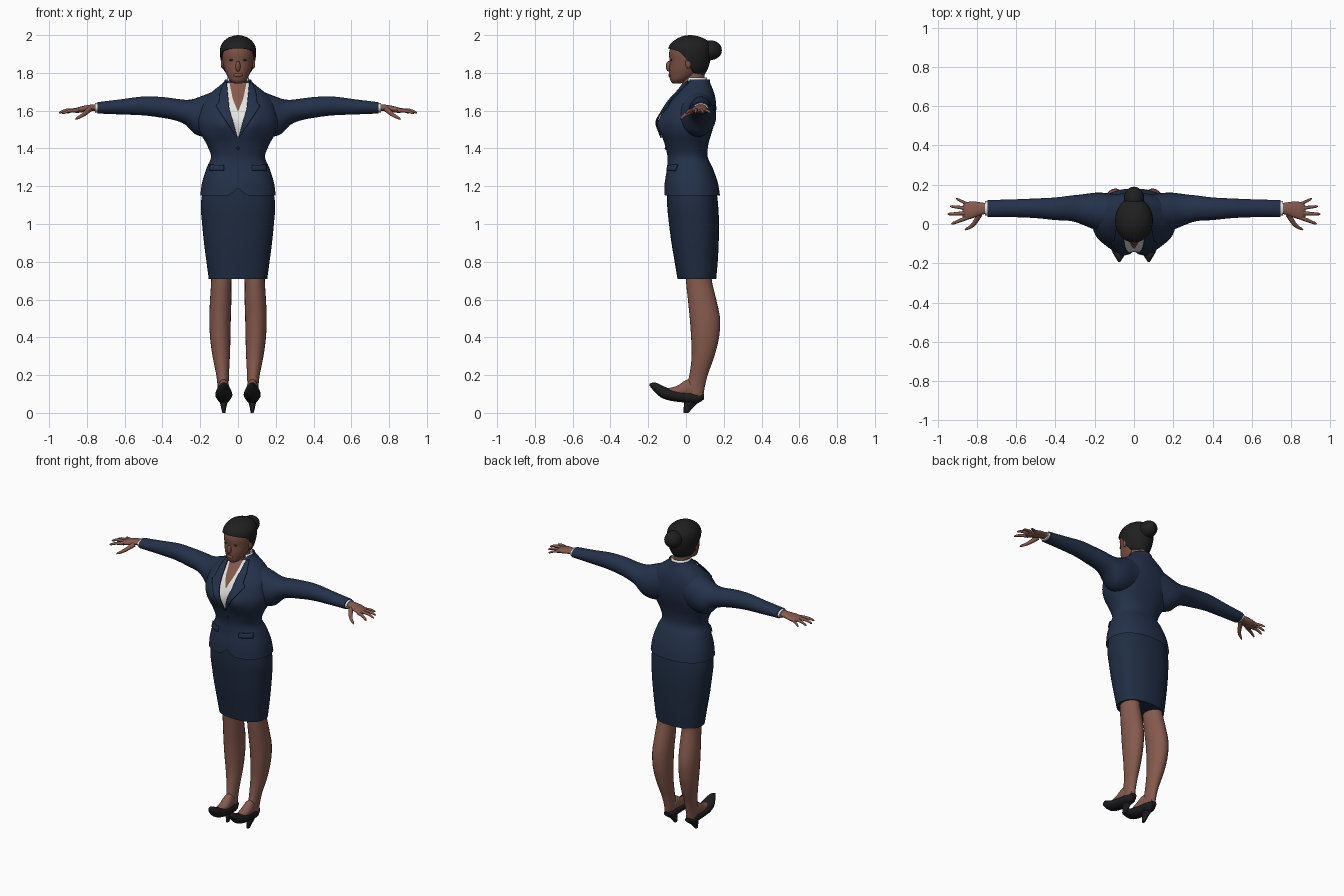
import bpy, bmesh, math
from mathutils import Vector

if "Cube" in bpy.data.objects:
    bpy.data.objects.remove(bpy.data.objects["Cube"])


def material(name, rgb):
    m = bpy.data.materials.new(name)
    m.diffuse_color = (*rgb, 1)
    m.use_nodes = True
    m.node_tree.nodes["Principled BSDF"].inputs["Base Color"].default_value = m.diffuse_color
    return m


NAVY = material("navy_jacket", (0.017, 0.031, 0.068))
DARK = material("navy_skirt", (0.014, 0.026, 0.055))
SKIN = material("skin", (0.24, 0.102, 0.074))
FACE = material("face_skin", (0.20, 0.083, 0.06))
HAIR = material("black_hair", (0.014, 0.014, 0.014))
SHOE = material("black_shoe", (0.012, 0.012, 0.014))
WHITE = material("white_shirt", (0.78, 0.78, 0.76))
EYE = material("dark_eye", (0.05, 0.025, 0.02))


def finish(name, bm, mat, mirror=False, thick=0):
    me = bpy.data.meshes.new(name)
    bm.to_mesh(me)
    bm.free()
    me.materials.append(mat)
    ob = bpy.data.objects.new(name, me)
    bpy.context.collection.objects.link(ob)
    if thick:
        s = ob.modifiers.new("thickness", "SOLIDIFY")
        s.thickness, s.offset = thick, 0
    if mirror:
        ob.modifiers.new("mirror", "MIRROR")
    return ob


def grid(name, fn, nu, nv, mat, closed=True, caps=(1, 1), mirror=False, front=False, thick=0):
    """Surface from fn(u, v); closed around u, optionally capped at both ends."""
    bm = bmesh.new()
    n = nu if closed else nu + 1
    rows = [[bm.verts.new(fn(i / nu, j / nv)) for i in range(n)] for j in range(nv + 1)]
    for r0, r1 in zip(rows, rows[1:]):
        for i in range(nu):
            k = (i + 1) % n
            bm.faces.new((r0[i], r0[k], r1[k], r1[i]))
    if closed:
        for cap, row in zip(caps, (rows[0], rows[-1])):
            if cap:
                bm.faces.new(row)
    bm.normal_update()
    if not front:
        bmesh.ops.recalc_face_normals(bm, faces=bm.faces)
    elif sum(f.normal.y for f in bm.faces) > 0:
        bmesh.ops.reverse_faces(bm, faces=bm.faces)
    return finish(name, bm, mat, mirror, thick)


def linear(tab, t):
    for (t0, a), (t1, b) in zip(tab, tab[1:]):
        if t <= t1:
            return a + (b - a) * max(0, (t - t0) / (t1 - t0))
    return tab[-1][1]


def smooth(tab, t):
    """Cubic interpolation of a table of sections (t, values...)."""
    last = len(tab) - 1
    i = 0
    while i < last - 1 and t > tab[i + 1][0]:
        i += 1

    def slope(k, c):
        p, q = tab[max(k - 1, 0)], tab[min(k + 1, last)]
        return (q[c] - p[c]) / (q[0] - p[0])
    p, q = tab[i], tab[i + 1]
    h = q[0] - p[0]
    s = min(1, max(0, (t - p[0]) / h))
    return [p[c] * (2*s**3 - 3*s*s + 1) + q[c] * (3*s*s - 2*s**3)
            + h * slope(i, c) * (s**3 - 2*s*s + s) + h * slope(i + 1, c) * (s**3 - s*s)
            for c in range(1, len(p))]


def section(tab, t, u, axis="z", n=2.0):
    """Point on the rounded cross-section at t, angle u (0..1)."""
    a0, a1, b0, b1 = smooth(tab, t)
    c, s = math.cos(u * math.tau), math.sin(u * math.tau)
    a = (a0 + a1) / 2 + (a1 - a0) / 2 * math.copysign(abs(c) ** (2 / n), c)
    b = (b0 + b1) / 2 + (b1 - b0) / 2 * math.copysign(abs(s) ** (2 / n), s)
    return Vector({"z": (a, b, t), "x": (t, a, b), "y": (a, t, b)}[axis])


def loft(name, tab, mat, axis="z", nu=24, nv=16, n=2.0, **kw):
    t0, t1 = tab[0][0], tab[-1][0]
    return grid(name, lambda u, v: section(tab, t0 + (t1 - t0) * v, u, axis, n), nu, nv, mat, **kw)


def sym(tab):
    return [(z, -w, w, y0, y1) for z, w, y0, y1 in tab]


def ball(name, loc, size, mat, mirror=False):
    bm = bmesh.new()
    bmesh.ops.create_uvsphere(bm, u_segments=20, v_segments=12, radius=1)
    for v in bm.verts:
        v.co = Vector(a * s + l for a, s, l in zip(v.co, size, loc))
    return finish(name, bm, mat, mirror)


# Jacket body with bust and a notch in the front hem
TORSO = sym([(1.15, .20, -.115, .18), (1.22, .19, -.112, .168), (1.30, .165, -.10, .14),
             (1.355, .143, -.098, .115), (1.42, .165, -.112, .118), (1.48, .198, -.13, .135),
             (1.54, .212, -.135, .152), (1.60, .203, -.115, .16), (1.65, .185, -.085, .158),
             (1.69, .15, -.05, .15), (1.73, .10, -.02, .135), (1.76, .065, 0, .12)])
N = 2.3


def bust(x, z):
    return .022 * math.exp(-((abs(x) - .08) / .05) ** 2 - ((z - 1.525) / .06) ** 2)


def jacket(u, v):
    z = 1.15 + .61 * v
    p = section(TORSO, z, u, "z", N)
    s = math.sin(u * math.tau)
    if s < 0:
        p.y -= bust(p.x, z) * abs(s) ** (2 / N)
        p.z += .04 * math.exp(-(p.x / .03) ** 2) * max(0, 1 - v * 8)
    return p


grid("jacket_body", jacket, 64, 48, NAVY, caps=(0, 0))


def on_chest(x, z, off):
    _, w, y0, y1 = smooth(TORSO, z)
    f = (1 - min(.999, abs(x) / w) ** N) ** (1 / N)
    y = (y0 + y1) / 2 - (y1 - y0) / 2 * f - bust(x, z) * f
    return Vector((x, y - off * .9, z + off * .4))


def patch(name, inner, outer, z0, z1, off, mat, nu=8, nv=20, **kw):
    """Thin plate following the front of the jacket."""
    def fn(u, v):
        z = z0 + (z1 - z0) * v
        a, b = linear(inner, z), linear(outer, z)
        return on_chest(a + (b - a) * u, z, off)
    return grid(name, fn, nu, nv, mat, closed=False, front=True, **kw)


# Shirt, neckline, lapels, pocket flaps, closure
VEE = [(1.455, .002), (1.6, .045), (1.745, .06)]
NECKLINE = [(1.595, .002), (1.66, .028), (1.745, .045)]
LAPEL = [(1.45, .006), (1.55, .07), (1.62, .118), (1.64, .10), (1.69, .095), (1.745, .074)]


def negative(tab):
    return [(z, -x) for z, x in tab]


patch("shirt_front", negative(VEE), VEE, 1.455, 1.745, .004, WHITE, 12)
patch("neckline_skin", negative(NECKLINE), NECKLINE, 1.595, 1.745, .008, SKIN, 12)
patch("lapel", VEE, LAPEL, 1.452, 1.745, .010, NAVY, nv=30, mirror=True, thick=.007)
patch("pocket_flap", [(1, .075)], [(1, .148)], 1.28, 1.31, .007, NAVY, nv=3, mirror=True, thick=.008)
patch("front_closure", [(1, -.002)], [(1, .002)], 1.20, 1.455, .002, DARK, nu=1)
ball("button", on_chest(0, 1.40, .002), (.008, .004, .008), SHOE)


# Collars around the back of the neck
def collar(name, w, y0, y1, z0, z1, mat, thick):
    def fn(u, v):
        a = math.radians(-35 + 250 * u)
        k = 1 + .1 * (1 - v)
        return Vector((w * k * math.cos(a), (y0 + y1) / 2 + (y1 - y0) / 2 * k * math.sin(a),
                       z0 + (z1 - z0) * v))
    grid(name, fn, 28, 3, mat, closed=False, thick=thick)


collar("jacket_collar", .066, -.005, .122, 1.725, 1.765, NAVY, .007)
collar("shirt_collar", .056, -.012, .108, 1.725, 1.775, WHITE, .005)

# Sleeves and cuffs
loft("sleeve", [(.06, -.03, .15, 1.50, 1.72), (.12, -.04, .155, 1.47, 1.705),
                (.18, -.035, .16, 1.462, 1.682), (.235, -.015, .155, 1.48, 1.662),
                (.27, 0, .15, 1.52, 1.657), (.32, .015, .145, 1.545, 1.662),
                (.40, .02, .135, 1.562, 1.672), (.50, .03, .13, 1.575, 1.675),
                (.62, .035, .125, 1.58, 1.66), (.745, .035, .122, 1.585, 1.645)],
     NAVY, "x", 28, 32, mirror=True)
loft("cuff", [(.73, .042, .116, 1.59, 1.642), (.758, .042, .116, 1.59, 1.64)],
     WHITE, "x", nv=1, mirror=True)

# Hands
loft("palm", [(.74, .055, .105, 1.60, 1.635), (.78, .045, .11, 1.598, 1.632),
              (.82, .03, .115, 1.592, 1.625), (.86, .022, .108, 1.588, 1.614),
              (.872, .035, .095, 1.596, 1.606)], SKIN, "x", 20, 10, mirror=True)


def digit(name, path, r0, r1):
    pts = [(i / (len(path) - 1), *p) for i, p in enumerate(path)]
    d = (Vector(path[-1]) - Vector(path[0])).normalized()
    side = d.cross(Vector((0, 0, 1))).normalized()
    up = side.cross(d)

    def fn(u, v):
        r = (r0 + (r1 - r0) * v) * (.45 if v == 1 else 1)
        a = u * math.tau
        return Vector(smooth(pts, v)) + r * (math.cos(a) * side + math.sin(a) * up)
    grid(name, fn, 10, 8, SKIN, mirror=True)


digit("index_finger", [(.85, .032, 1.602), (.895, .014, 1.598), (.93, 0, 1.585)], .011, .006)
digit("middle_finger", [(.855, .055, 1.603), (.91, .052, 1.602), (.948, .05, 1.588)], .011, .006)
digit("ring_finger", [(.855, .08, 1.603), (.90, .086, 1.600), (.935, .09, 1.588)], .010, .006)
digit("little_finger", [(.845, .10, 1.602), (.88, .117, 1.598), (.905, .13, 1.588)], .009, .005)
digit("thumb", [(.785, .05, 1.608), (.82, -.005, 1.578), (.86, -.03, 1.555)], .015, .006)

# Skirt
loft("skirt", sym([(.71, .155, -.045, .16), (.80, .167, -.06, .168), (.90, .18, -.077, .173),
                   (1.0, .19, -.09, .175), (1.1, .197, -.10, .17), (1.19, .185, -.10, .16)]),
     DARK, nu=48, nv=20, n=2.3)

# Legs, feet and heeled shoes
loft("leg", [(.09, .054, .104, .01, .092), (.14, .05, .108, .005, .10), (.20, .048, .115, .018, .115),
             (.30, .043, .135, .03, .15), (.40, .04, .148, .027, .175), (.50, .038, .152, .02, .18),
             (.60, .035, .148, .01, .16), (.70, .035, .142, 0, .137), (.78, .03, .142, 0, .137)],
     SKIN, nv=28, mirror=True)
loft("foot", [(-.12, .055, .10, .09, .125), (-.05, .043, .107, .08, .142),
              (.02, .047, .106, .08, .178), (.088, .06, .096, .08, .12)],
     SKIN, "y", nv=12, mirror=True)
loft("shoe", [(-.193, .070, .080, .143, .155), (-.165, .052, .098, .11, .162),
              (-.13, .036, .115, .08, .146), (-.08, .03, .12, .064, .126),
              (0, .04, .112, .054, .114), (.06, .044, .108, .05, .108), (.095, .06, .094, .072, .10)],
     SHOE, "y", nv=20, mirror=True)
loft("shoe_heel", [(0, .067, .083, -.012, .012), (.03, .062, .09, -.012, .04), (.07, .052, .10, -.01, .078)],
     SHOE, nu=16, nv=6, mirror=True)

# Neck and head
loft("neck", sym([(1.64, .06, -.03, .09), (1.70, .05, -.026, .092), (1.76, .047, -.02, .096),
                  (1.83, .05, -.02, .10)]), SKIN, nv=8)
HEAD = sym([(1.743, .018, -.068, -.03), (1.757, .04, -.082, .0), (1.785, .058, -.088, .05),
            (1.82, .072, -.089, .08), (1.86, .081, -.086, .10), (1.90, .085, -.09, .115),
            (1.94, .078, -.08, .108), (1.97, .055, -.055, .085), (1.983, .02, -.01, .04)])
loft("head", HEAD, FACE, nu=32, nv=24)
ball("nose", (0, -.091, 1.835), (.013, .016, .028), FACE)
ball("lips", (0, -.086, 1.788), (.024, .008, .010), FACE)
ball("eye", (.034, -.078, 1.868), (.013, .004, .005), EYE, True)
ball("ear", (.082, .012, 1.85), (.009, .015, .027), FACE, True)

# Hair cap with a hairline, and the bun behind it
CAP = sym([(1.785, .06, -.08, .095), (1.82, .08, -.095, .115), (1.87, .092, -.098, .13),
           (1.91, .096, -.098, .135), (1.95, .088, -.085, .13), (1.98, .062, -.05, .10),
           (1.995, .03, -.015, .06), (2.0, .004, .015, .03)])
HAIRLINE = [(-1, 1.93), (-.5, 1.915), (-.15, 1.88), (.1, 1.83), (.35, 1.80), (1, 1.79)]


def hair(u, v):
    zb = linear(HAIRLINE, math.sin(u * math.tau))
    t = max(0, v * 21 - 1) / 20
    p = section(CAP, zb + (2 - zb) * math.sin(t * math.pi / 2), u)
    if v == 0:
        p.x, p.y = p.x * .85, .015 + (p.y - .015) * .85
    return p


grid("hair_cap", hair, 48, 21, HAIR, caps=(0, 1))
ball("hair_bun", (0, .13, 1.92), (.052, .06, .052), HAIR)

# Smooth shading with sharp edges kept
for ob in bpy.context.collection.objects:
    ob.select_set(True)
    bpy.context.view_layer.objects.active = ob
bpy.ops.object.shade_smooth_by_angle(angle=math.radians(45))
